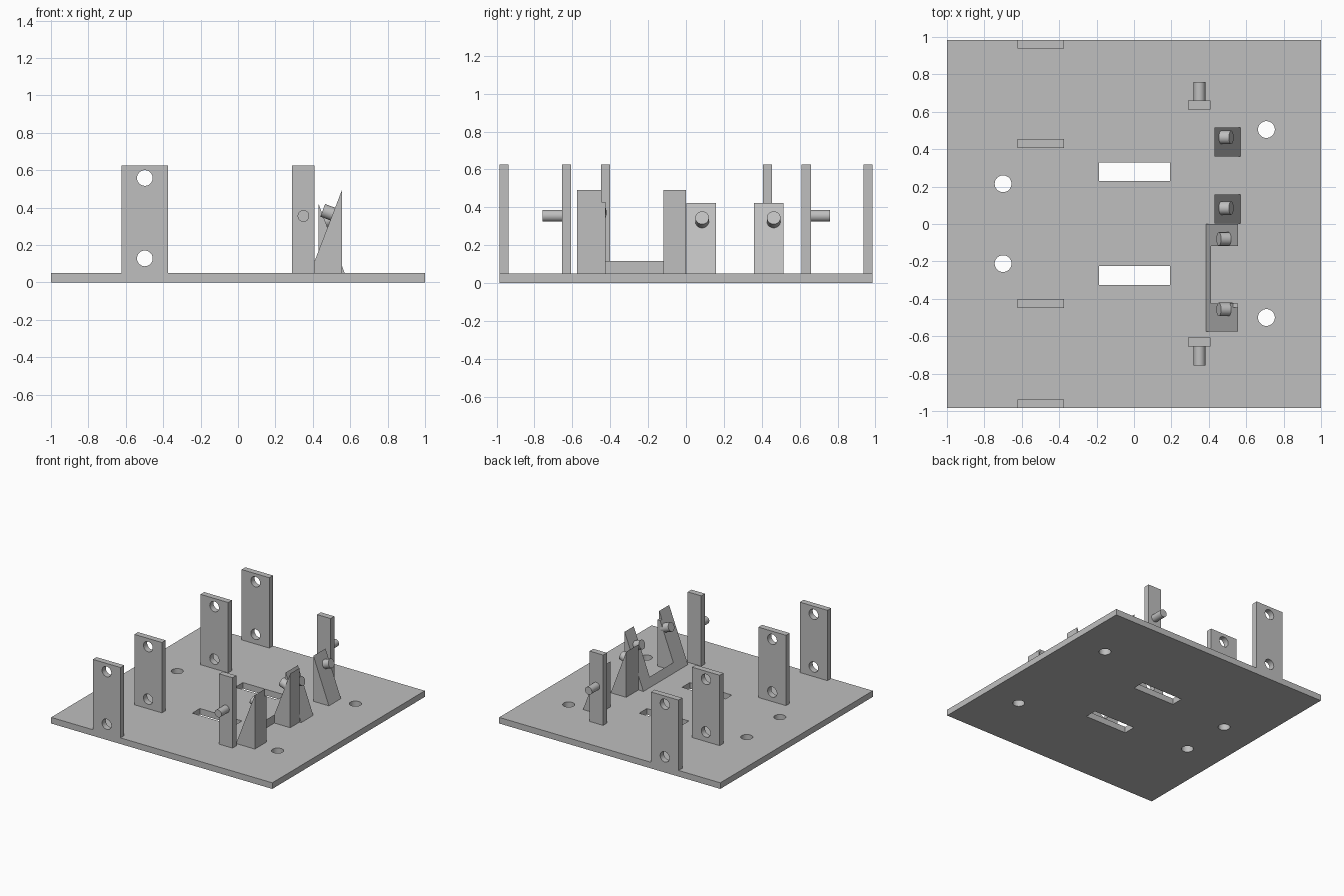
import bpy, bmesh, math
from mathutils import Vector

cube = bpy.data.objects.get("Cube")
if cube:
    bpy.data.objects.remove(cube, do_unlink=True)

grey = bpy.data.materials.new("plain_grey")
grey.use_nodes = True
COLOUR = (0.52, 0.52, 0.52, 1)
grey.diffuse_color = COLOUR
grey.node_tree.nodes["Principled BSDF"].inputs["Base Color"].default_value = COLOUR

BASE_TOP = 0.05


def add_object(name, bm):
    bmesh.ops.recalc_face_normals(bm, faces=bm.faces)
    mesh = bpy.data.meshes.new(name)
    bm.to_mesh(mesh)
    bm.free()
    mesh.materials.append(grey)
    obj = bpy.data.objects.new(name, mesh)
    bpy.context.collection.objects.link(obj)
    return obj


def box(name, x, y, z):
    bm = bmesh.new()
    bmesh.ops.create_cube(bm, size=1)
    for v in bm.verts:
        v.co = [lo + (c + 0.5) * (hi - lo) for c, (lo, hi) in zip(v.co, (x, y, z))]
    return add_object(name, bm)


def rod(name, start, end, radius):
    start, end = Vector(start), Vector(end)
    axis = end - start
    bm = bmesh.new()
    bmesh.ops.create_cone(bm, cap_ends=True, segments=32, radius1=radius,
                          radius2=radius, depth=axis.length)
    bmesh.ops.rotate(bm, verts=bm.verts, cent=(0, 0, 0),
                     matrix=Vector((0, 0, 1)).rotation_difference(axis).to_matrix())
    bmesh.ops.translate(bm, verts=bm.verts, vec=(start + end) / 2)
    return smooth(add_object(name, bm))


def prism(name, profile, y0, y1):
    """Extrude an (x, z) profile along y."""
    bm = bmesh.new()
    face = bm.faces.new([bm.verts.new((x, y0, z)) for x, z in profile])
    side = bmesh.ops.extrude_face_region(bm, geom=[face])
    verts = [g for g in side["geom"] if isinstance(g, bmesh.types.BMVert)]
    bmesh.ops.translate(bm, verts=verts, vec=(0, y1 - y0, 0))
    return add_object(name, bm)


def activate(obj):
    bpy.ops.object.select_all(action='DESELECT')
    obj.select_set(True)
    bpy.context.view_layer.objects.active = obj


def smooth(obj):
    activate(obj)
    bpy.ops.object.shade_smooth_by_angle(angle=math.radians(30))
    return obj


def cut(obj, cutters):
    activate(obj)
    for cutter in cutters:
        cutter.hide_render = True
        mod = obj.modifiers.new("cut", 'BOOLEAN')
        mod.operation, mod.solver, mod.object = 'DIFFERENCE', 'EXACT', cutter
        bpy.ops.object.modifier_apply(modifier=mod.name)
        bpy.data.objects.remove(cutter, do_unlink=True)
    return smooth(obj)


# Base plate with four round holes and two slots
base = box("base_plate", (-1, 1), (-0.985, 0.985), (0, BASE_TOP))
holes = [rod("hole_cutter", (x, y, -0.1), (x, y, 0.2), 0.045)
         for x, y in ((-0.7, 0.215), (-0.7, -0.212), (0.708, 0.505), (0.708, -0.5))]
slots = [box("slot_cutter", (-0.187, 0.193), (y - 0.05, y + 0.05), (-0.1, 0.2))
         for y in (0.28, -0.275)]
cut(base, holes + slots)

# Row of wide uprights, each with an upper and a lower hole
for i, y in enumerate((-0.961, -0.426, 0.43, 0.961)):
    upright = box(f"wide_upright_{i + 1}", (-0.623, -0.373),
                  (y - 0.024, y + 0.024), (BASE_TOP, 0.625))
    cut(upright, [rod("hole_cutter", (-0.498, y - 0.2, z), (-0.498, y + 0.2, z), 0.042)
                  for z in (0.128, 0.558)])

# Narrow uprights with outward pins
for label, s, y in (("front", -1, -0.632), ("back", 1, 0.635)):
    box(f"narrow_upright_{label}", (0.288, 0.41), (y - 0.024, y + 0.024), (BASE_TOP, 0.625))
    rod(f"narrow_upright_pin_{label}", (0.35, y, 0.355), (0.35, y + s * 0.125, 0.355), 0.031)

# Front bracket: two tall wedges joined by a low sloping strip
bracket = prism("front_bracket", [(0.385, BASE_TOP), (0.555, BASE_TOP), (0.555, 0.492)],
                -0.575, 0)
cut(bracket, [box("gap_cutter", (0.411, 0.7), (-0.424, -0.118), (0, 0.6)),
              box("notch_cutter", (0.3, 0.7), (-0.447, -0.4), (0.428, 0.6))])
for i, y in enumerate((-0.08, -0.457)):
    rod(f"front_bracket_pin_{i + 1}", (0.526, y, 0.358), (0.453, y, 0.385), 0.036)

# Back wedges, sloping the other way
for i, y in enumerate((0.08, 0.438)):
    prism(f"back_wedge_{i + 1}", [(0.43, BASE_TOP), (0.57, BASE_TOP), (0.43, 0.422)],
          y - 0.078, y + 0.078)
for i, y in enumerate((0.085, 0.463)):
    rod(f"back_wedge_pin_{i + 1}", (0.45, y, 0.319), (0.52, y, 0.345), 0.036)
